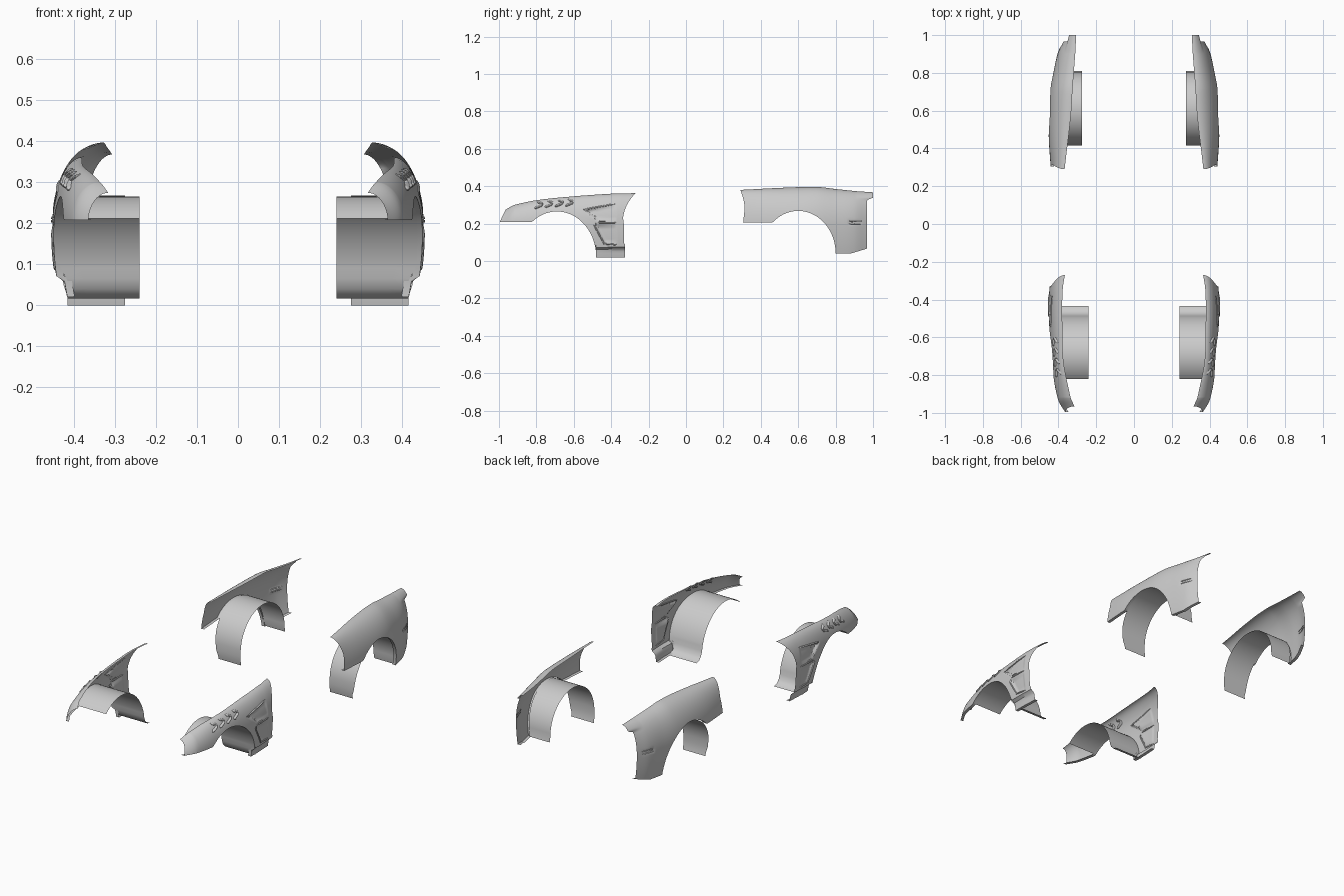
import bpy, bmesh
from math import sin, cos, asin, sqrt, pi, radians, hypot

if "Cube" in bpy.data.objects:
    bpy.data.objects.remove(bpy.data.objects["Cube"])

ZB = 0.2  # belt height where the body side starts to roll inwards


def interp(pts, y):
    """Smooth curve through (position, value) points."""
    y = min(max(y, pts[0][0]), pts[-1][0])
    n = len(pts)
    sl = [(pts[min(i + 1, n - 1)][1] - pts[max(i - 1, 0)][1]) /
          (pts[min(i + 1, n - 1)][0] - pts[max(i - 1, 0)][0]) for i in range(n)]
    for i in range(n - 1):
        (a, p), (b, q) = pts[i], pts[i + 1]
        if y <= b:
            h = b - a
            t = (y - a) / h
            return (p * (1 + 2 * t) * (1 - t) ** 2 + sl[i] * h * t * (1 - t) ** 2
                    + q * t * t * (3 - 2 * t) + sl[i + 1] * h * t * t * (t - 1))


def depth_in(poly, y, z):
    """Distance inside a convex clockwise polygon (negative outside)."""
    d = 9
    for (a, b), (c, e) in zip(poly, poly[1:] + poly[:1]):
        d = min(d, ((z - b) * (a - c) + (y - a) * (e - b)) / hypot(c - a, e - b))
    return d


def finish(name, bm, angle=35):
    me = bpy.data.meshes.new(name)
    bm.normal_update()
    bm.to_mesh(me)
    bm.free()
    ob = bpy.data.objects.new(name, me)
    bpy.context.collection.objects.link(ob)
    ob.modifiers.new("mirror", 'MIRROR').use_clip = False
    bpy.ops.object.select_all(action='DESELECT')
    ob.select_set(True)
    bpy.context.view_layer.objects.active = ob
    bpy.ops.object.shade_smooth_by_angle(angle=radians(angle))
    return ob


def grid(name, rows, flip=False):
    bm = bmesh.new()
    vs = [[bm.verts.new(p) for p in r] for r in rows]
    for r, s in zip(vs, vs[1:]):
        for i in range(len(r) - 1):
            q = [r[i], s[i], s[i + 1], r[i + 1]]
            bm.faces.new(q[::-1] if flip else q)
    return finish(name, bm)


class Panel:
    def __init__(self, ya, yb, outer, inner, top, arch, base, ends, recess=(), step=0):
        self.ya, self.yb, self.outer, self.inner, self.top = ya, yb, outer, inner, top
        self.arch, self.base, self.ends, self.recess, self.step = arch, base, ends, recess, step

    def bottom(self, y):
        c, zc, a, b = self.arch
        k = 1 - ((y - c) / a) ** 2
        return max(self.base(y), zc + b * sqrt(k) if k > 0 else 0)

    def x(self, y, z):
        X, xi, zt = (interp(p, y) for p in (self.outer, self.inner, self.top))
        t = min((z - ZB) / (zt - ZB), 1)
        x = xi + (X - xi) * cos(asin(t)) if t > 0 else X - 0.55 * (ZB - z) ** 2
        if self.step:
            x -= self.step * min(max((0.07 - z) / 0.008, 0), 1)
        for poly, deep in self.recess:
            d = depth_in(poly, y, z)
            if d > 0:
                y0, y1 = min(p[0] for p in poly), max(p[0] for p in poly)
                x -= deep * min(d / 0.01, 1) * (1 - 0.8 * (y - y0) / (y1 - y0))
        return x

    def build(self, name, nv=40):
        c, zc, a, b = self.arch
        ys = [c - a * cos(pi * i / 60) for i in range(61)]
        lo, hi = ys[0], ys[-1]
        ys = ([self.ya + (lo - self.ya) * i / 20 for i in range(20)] + ys
              + [hi + (self.yb - hi) * i / 28 for i in range(1, 29)])
        rows = []
        for y in ys:
            zt, zl = interp(self.top, y), self.bottom(y)
            t0 = (zl - ZB) / (zt - ZB)
            th0 = asin(t0) if t0 > 0 else t0
            wa = max(0, 1 - (y - self.ya) / 0.08)
            wb = max(0, 1 - (self.yb - y) / 0.06)
            row = []
            for j in range(nv + 1):
                th = th0 + (pi / 2 - th0) * j / nv
                t = sin(th) if th > 0 else th
                z = ZB + (zt - ZB) * t
                row.append((self.x(y, z), y + wa * self.ends[0](t) + wb * self.ends[1](t), z))
            x, yy, z = row[0]
            rows.append([(x - 0.018, yy, z + 0.001)] + row)   # folded lower flange
        grid(name, rows)

    def ridges(self, name, paths, r, lift=0.0, flat=1.0):
        """Raised beads that follow the panel; each path is (y, z) points."""
        bm = bmesh.new()
        for path in paths:
            pts = []
            for (a, b), (c, d) in zip(path, path[1:]):
                pts += [(a + (c - a) * i / 6, b + (d - b) * i / 6) for i in range(6)]
            pts.append(path[-1])
            rings = []
            for i, (y, z) in enumerate(pts):
                p, q = pts[max(i - 1, 0)], pts[min(i + 1, len(pts) - 1)]
                l = hypot(q[0] - p[0], q[1] - p[1])
                ny, nz = -(q[1] - p[1]) / l, (q[0] - p[0]) / l
                k = r * (0.35 if i in (0, len(pts) - 1) else 1)
                ring = []
                for s in range(8):
                    u, w = k * cos(s * pi / 4), k * flat * sin(s * pi / 4)
                    yy, zz = y + ny * u, z + nz * u
                    ring.append(bm.verts.new((self.x(yy, zz) + lift + w, yy, zz)))
                rings.append(ring)
            for R, S in zip(rings, rings[1:]):
                for s in range(8):
                    bm.faces.new((R[s], R[(s + 1) % 8], S[(s + 1) % 8], S[s]))
            bm.faces.new(rings[0][::-1])
            bm.faces.new(rings[-1])
        bmesh.ops.recalc_face_normals(bm, faces=bm.faces)
        finish(name, bm)

    def well(self, name, x_in, profile):
        rows = []
        for y, z in profile:
            xo = self.x(y, z) - 0.012 if z > 0.03 else 0.415
            rows.append([(x_in + (xo - x_in) * i / 4, y, z) for i in range(5)])
        grid(name, rows)


# front fender: nose at -y, arch, side vents, stepped sill
vents = [([(-.55, .272), (-.38, .302), (-.365, .215), (-.47, .215)], .014),
         ([(-.49, .195), (-.37, .195), (-.365, .09), (-.435, .095)], .014)]
front = Panel(
    -1.0, -.325,
    [(-1, .365), (-.93, .402), (-.77, .432), (-.6, .445), (-.45, .452), (-.32, .447)],
    [(-1, .316), (-.9, .34), (-.72, .374), (-.5, .38), (-.37, .378), (-.32, .365)],
    [(-1, .274), (-.93, .297), (-.8, .325), (-.6, .346), (-.4, .36), (-.32, .363)],
    (-.69, .02, .21, .245), lambda y: .208 if y < -.69 else .02,
    (lambda t: .035 * max(t, 0),
     lambda t: .055 * t ** 3 - .012 * max(0, 1 - abs(t - .2) / .6) if t > 0 else -.006 * (t > -.65)),
    vents, .018)
front.build("front_fender")
front.ridges("fender_louvers", [
    [(y - .02, .288 + k), (y + .015, .302 + k), (y + .02, .312 + k), (y - .005, .324 + k)]
    for y, k in ((-.79, -.006), (-.735, 0), (-.68, .004), (-.625, .007))], .006, 0, 1.3)
front.ridges("side_vent_trim", [
    [(-.475, .205), (-.37, .205)], [(-.465, .213), (-.43, .213)],
    [(-.55, .275), (-.38, .305)], [(-.492, .192), (-.437, .092), (-.368, .087)]], .004)

# rear fender: haunch over the arch, tapering to the tail
rear = Panel(
    .305, .967,
    [(.3, .441), (.45, .451), (.6, .452), (.7, .445), (.8, .427), (.9, .404), (.97, .372)],
    [(.3, .368), (.45, .348), (.6, .332), (.72, .325), (.85, .315), (.97, .306)],
    [(.3, .38), (.5, .391), (.7, .396), (.8, .385), (.97, .367)],
    (.6, .04, .2, .228), lambda y: .205 if y < .6 else .04 + max(0, y - .88) * .3,
    (lambda t: -.015 * t ** 4 + .01 * max(0, 1 - abs(t - .5) * 2),
     lambda t: .034 * min(max((t - .75) / .08, 0), 1)),
    [([(.865, .218), (.945, .218), (.945, .195), (.865, .195)], .006)])
rear.build("rear_fender")
rear.ridges("side_marker", [
    [(.872, .214), (.94, .214)], [(.872, .199), (.94, .199)]], .003)

# wheel wells follow the arches and run inboard
c, zc, a, b = front.arch
front.well("front_wheel_well", .24,
           [(c - a * cos(t), zc + b * sin(t)) for t in (.9 + i * (2.85 - .9) / 32 for i in range(33))]
           + [(-.485, .065), (-.475, .04), (-.458, .022), (-.435, .016)])
rear.well("rear_wheel_well", .275,
          [(.421, .0), (.417, .02), (.415, .05)]
          + [(.61 - .194 * cos(t), .07 + .197 * sin(t)) for t in (i * pi / 36 for i in range(1, 37))]
          + [(.81, .04)])
